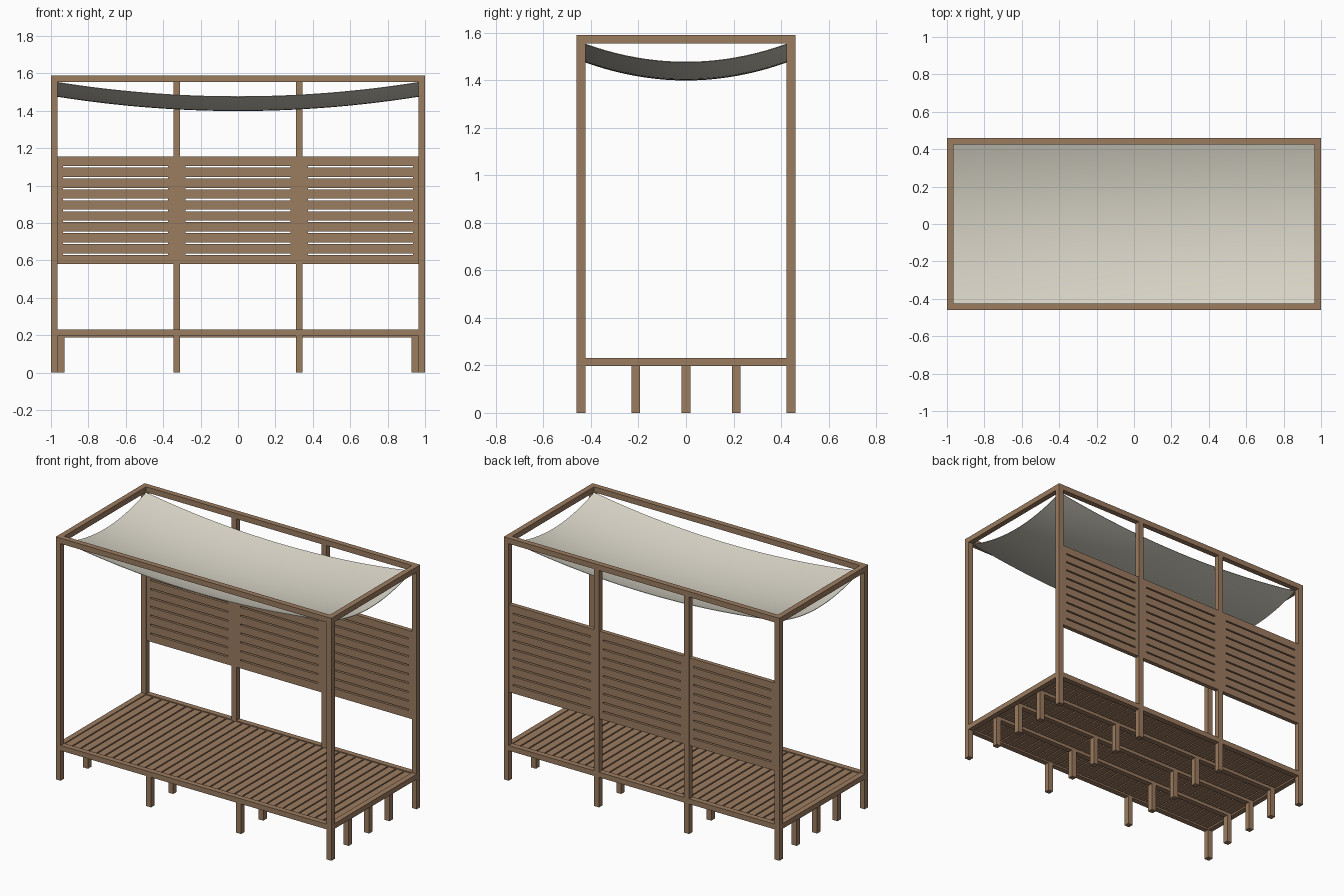
import bpy
import bmesh

cube = bpy.data.objects.get("Cube")
if cube:
    bpy.data.objects.remove(cube, do_unlink=True)


def make_material(name, color):
    mat = bpy.data.materials.new(name)
    mat.use_nodes = True
    mat.diffuse_color = color
    mat.node_tree.nodes["Principled BSDF"].inputs["Base Color"].default_value = color
    return mat


wood = make_material("warm wood", (0.33, 0.2, 0.115, 1))
canvas = make_material("cream canvas", (0.69, 0.66, 0.57, 1))


def make_object(name, bm, mat):
    mesh = bpy.data.meshes.new(name)
    bm.to_mesh(mesh)
    bm.free()
    mesh.materials.append(mat)
    obj = bpy.data.objects.new(name, mesh)
    bpy.context.collection.objects.link(obj)
    return obj


def boxes(name, spans):
    """One wooden object from (x0, x1, y0, y1, z0, z1) spans."""
    bm = bmesh.new()
    for x0, x1, y0, y1, z0, z1 in spans:
        verts = bmesh.ops.create_cube(bm, size=1)["verts"]
        bmesh.ops.scale(bm, vec=(x1 - x0, y1 - y0, z1 - z0), verts=verts)
        bmesh.ops.translate(bm, vec=((x0 + x1) / 2, (y0 + y1) / 2, (z0 + z1) / 2), verts=verts)
    return make_object(name, bm, wood)


W, D, H = 1.0, 0.46, 1.59      # half width, half depth, height
T = 0.036                      # timber thickness
IX, IY = W - T, D - T          # inner faces of the frame
RIM_LOW, RIM_TOP = 0.197, 0.231
MID = 0.327                    # middle post position
SIDES = (-1, 1)


def post(x, y, top):
    return (x - T / 2, x + T / 2, y - T / 2, y + T / 2, 0, top)


# Upright posts: corners, back middle posts and short front legs
PX, PY = W - T / 2, D - T / 2
boxes("corner_posts", [post(sx * PX, sy * PY, H - T) for sx in SIDES for sy in SIDES])
boxes("back_middle_posts", [post(s * MID, PY, H - T) for s in SIDES])
boxes("front_legs", [post(s * MID, -PY, RIM_LOW) for s in SIDES])

# Top frame
boxes("top_long_beams", [(-W, W, s * PY - T / 2, s * PY + T / 2, H - T, H) for s in SIDES])
boxes("top_short_beams", [(s * PX - T / 2, s * PX + T / 2, -IY, IY, H - T, H) for s in SIDES])

# Bays between the back posts
bays = [(-IX, -MID - T / 2), (-MID + T / 2, MID - T / 2), (MID + T / 2, IX)]

# Deck rim
boxes("front_rim", [(-IX, IX, -D, -IY, RIM_LOW, RIM_TOP)])
boxes("back_rim", [(a, b, IY, D, RIM_LOW, RIM_TOP) for a, b in bays])
boxes("side_rims", [(s * PX - T / 2, s * PX + T / 2, -IY, IY, RIM_LOW, RIM_TOP) for s in SIDES])

# Deck boards
BOARDS, GAP = 33, 0.009
pitch = (2 * IX + GAP) / BOARDS
boxes("deck_boards", [(-IX + i * pitch, -IX + (i + 1) * pitch - GAP, -IY, IY, 0.208, 0.225)
                      for i in range(BOARDS)])

# Joists and the legs below them
rows = (-0.212, 0, 0.212)
boxes("joists", [(-IX, IX, y - T / 2, y + T / 2, 0.187, 0.208) for y in rows])
leg_x = IX - T / 2
boxes("joist_legs", [post(x, y, 0.187) for y in rows for x in (-leg_x, -MID, MID, leg_x)])

# Slatted privacy screen, with a stile at each end of a bay
SLATS, LOW, HIGH, STILE = 10, 0.58, 1.155, 0.028
SY0, SY1 = IY + 0.004, D - 0.003
step = (HIGH - LOW + GAP) / SLATS
boxes("screen_stiles", [(x, x + STILE, SY0, SY1, LOW, HIGH)
                        for a, b in bays for x in (a, b - STILE)])
boxes("screen_slats", [(a + STILE, b - STILE, SY0, SY1, LOW + i * step, LOW + (i + 1) * step - GAP)
                       for a, b in bays for i in range(SLATS)])

# Sagging canopy hung from the four corners
bm = bmesh.new()
bmesh.ops.create_grid(bm, x_segments=32, y_segments=20, size=1)
for v in bm.verts:
    u, w = v.co.x, v.co.y
    v.co = (u * IX, w * IY, 1.402 + 0.076 * (u * u + w * w))
for f in bm.faces:
    f.smooth = True
canopy = make_object("canopy", bm, canvas)
solid = canopy.modifiers.new("thickness", "SOLIDIFY")
solid.thickness = 0.003
bpy.ops.object.select_all(action="DESELECT")
canopy.select_set(True)
bpy.context.view_layer.objects.active = canopy
bpy.ops.object.modifier_apply(modifier=solid.name)
bpy.ops.object.shade_smooth_by_angle()
